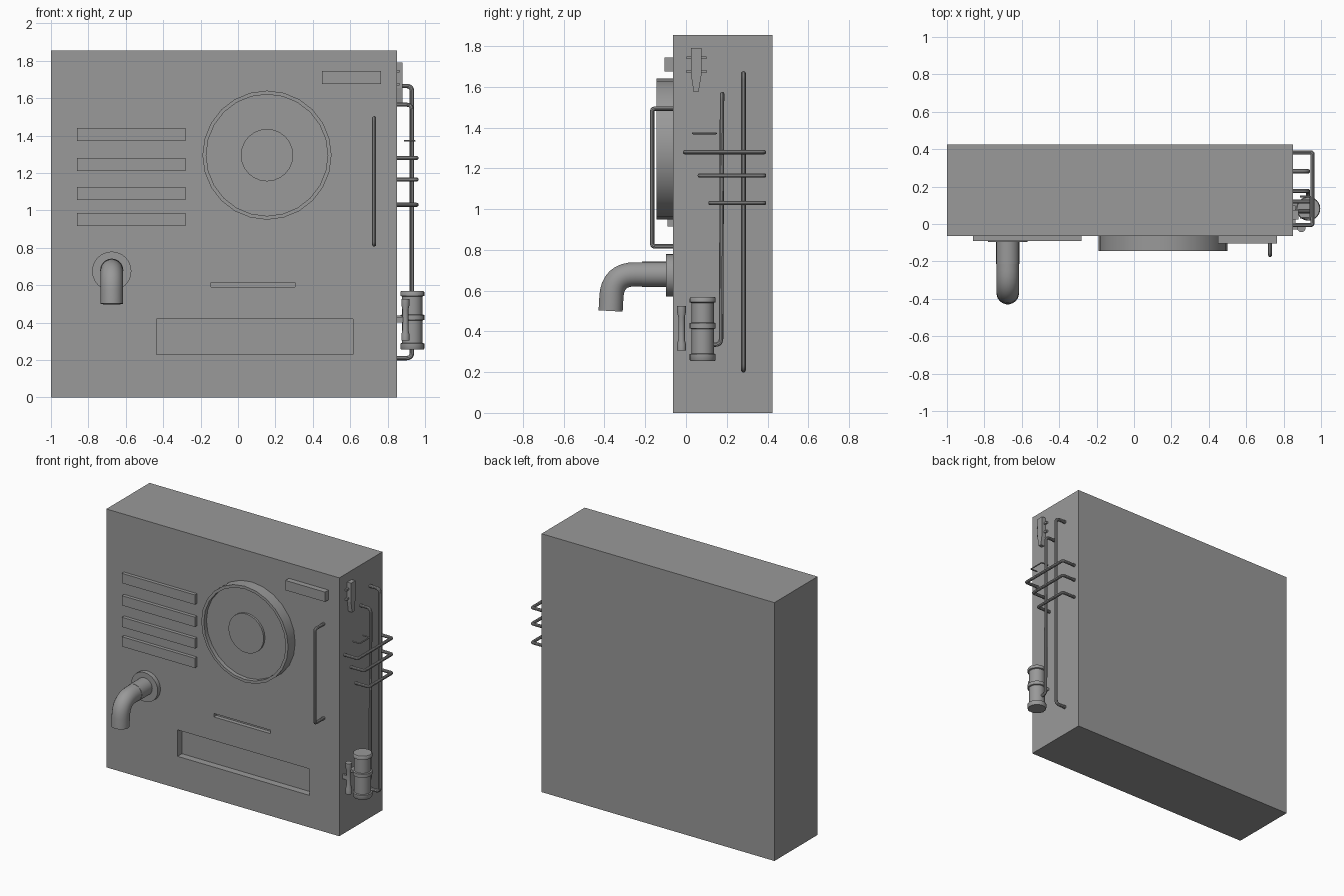
import bpy, bmesh, math
from mathutils import Vector, Matrix

cube = bpy.data.objects.get("Cube")
if cube:
    bpy.data.objects.remove(cube, do_unlink=True)

grey = bpy.data.materials.new("plain grey")
grey.use_nodes = True
grey.diffuse_color = (0.32, 0.32, 0.32, 1)
grey.node_tree.nodes["Principled BSDF"].inputs["Base Color"].default_value = (0.32, 0.32, 0.32, 1)

SIDE = 0.85     # plane of the left side
FRONT = -0.065  # plane of the front


def finish(name, bm, smooth=False):
    bmesh.ops.recalc_face_normals(bm, faces=bm.faces)
    mesh = bpy.data.meshes.new(name)
    bm.to_mesh(mesh)
    bm.free()
    mesh.materials.append(grey)
    obj = bpy.data.objects.new(name, mesh)
    bpy.context.collection.objects.link(obj)
    if smooth:
        bpy.ops.object.select_all(action='DESELECT')
        obj.select_set(True)
        bpy.context.view_layer.objects.active = obj
        bpy.ops.object.shade_smooth_by_angle(angle=math.radians(35))
    return obj


def box(name, low, high):
    low, high = Vector(low), Vector(high)
    bm = bmesh.new()
    bmesh.ops.create_cube(bm, size=1, matrix=Matrix.Translation((low + high) / 2)
                          @ Matrix.Diagonal((*(high - low), 1)))
    return finish(name, bm)


def lathe(name, profile, centre, axis='Z', sides=24):
    """Spin (radius, height) points; axis 'Y' points the height out of the front."""
    bm = bmesh.new()
    rings = []
    for r, h in profile:
        ring = []
        for i in range(sides):
            a = math.tau * i / sides
            ring.append(bm.verts.new((r * math.cos(a), r * math.sin(a), h)))
        rings.append(ring)
    for a, b in zip(rings, rings[1:]):
        for i in range(sides):
            j = (i + 1) % sides
            bm.faces.new((a[i], a[j], b[j], b[i]))
    bm.faces.new(rings[0])
    bm.faces.new(rings[-1])
    turn = Matrix.Rotation(math.pi / 2, 4, 'X') if axis == 'Y' else Matrix.Identity(4)
    bmesh.ops.transform(bm, matrix=Matrix.Translation(centre) @ turn, verts=bm.verts)
    return finish(name, bm, True)


def pipe(name, corners, radius, bend=0.03, sides=10, steps=5):
    """Tube swept along a path whose corners are rounded."""
    pts = [Vector(c) for c in corners]
    path = [pts[0]]
    for before, corner, after in zip(pts, pts[1:], pts[2:]):
        start = corner + (before - corner).normalized() * bend
        end = corner + (after - corner).normalized() * bend
        for k in range(steps + 1):
            t = k / steps
            path.append(start * (1 - t) ** 2 + corner * 2 * t * (1 - t) + end * t * t)
    path.append(pts[-1])

    bm = bmesh.new()
    rings = []
    tangent = (path[1] - path[0]).normalized()
    normal = tangent.orthogonal().normalized()
    for i, p in enumerate(path):
        new = (path[min(i + 1, len(path) - 1)] - path[max(i - 1, 0)]).normalized()
        normal = tangent.rotation_difference(new) @ normal
        tangent = new
        other = tangent.cross(normal)
        angles = [math.tau * k / sides for k in range(sides)]
        rings.append([bm.verts.new(p + radius * (normal * math.cos(a) + other * math.sin(a)))
                      for a in angles])
    for a, b in zip(rings, rings[1:]):
        for i in range(sides):
            j = (i + 1) % sides
            bm.faces.new((a[i], a[j], b[j], b[i]))
    bm.faces.new(rings[0])
    bm.faces.new(rings[-1])
    return finish(name, bm, True)


# Cabinet with a tray and a slot cut into the front
cabinet = box("cabinet", (-1, FRONT, 0), (SIDE, 0.425, 1.855))
cutters = [box("tray_cutter", (-0.435, -0.2, 0.23), (0.615, -0.015, 0.42)),
           box("slot_cutter", (-0.145, -0.2, 0.59), (0.305, -0.035, 0.615))]
bpy.context.view_layer.objects.active = cabinet
for cutter in cutters:
    cutter.hide_render = True
    cut = cabinet.modifiers.new("cut", 'BOOLEAN')
    cut.operation = 'DIFFERENCE'
    cut.solver = 'EXACT'
    cut.object = cutter
    bpy.ops.object.modifier_apply(modifier=cut.name)
    bpy.data.objects.remove(cutter, do_unlink=True)

# Front slats and label block
for i, z in enumerate((0.95, 1.09, 1.245, 1.405)):
    box(f"slat_{i + 1}", (-0.86, -0.09, z - 0.035), (-0.28, FRONT, z + 0.035))
box("label_block", (0.45, -0.105, 1.675), (0.765, FRONT, 1.745))

# Round dial with a raised rim and a centre disc
dial = (0.155, FRONT, 1.295)
lathe("dial", [(0.345, 0), (0.345, 0.08), (0.325, 0.08), (0.325, 0.05)], dial, 'Y')
lathe("dial_centre", [(0.14, 0.045), (0.14, 0.065)], dial, 'Y')

# Front pull handle
pipe("front_handle", [(0.728, FRONT, 1.493), (0.728, -0.166, 1.493),
                      (0.728, -0.166, 0.817), (0.728, FRONT, 0.817)], 0.011, 0.015)

# Spout with its wall flange
lathe("spout_flange", [(0.105, 0), (0.105, 0.032)], (-0.675, FRONT, 0.675), 'Y')
pipe("spout", [(-0.675, FRONT, 0.68), (-0.675, -0.36, 0.68), (-0.675, -0.37, 0.5)],
     0.06, 0.11, 20, 8)
lathe("spout_collar", [(0.062, 0), (0.062, 0.15)], (-0.675, FRONT, 0.68), 'Y')

# Tall pipes on the side
X = 0.93
pipe("rear_pipe", [(SIDE, 0.282, 1.665), (X, 0.282, 1.665), (X, 0.282, 0.21),
                   (SIDE, 0.282, 0.21)], 0.012)
pipe("canister_pipe", [(SIDE, 0.177, 1.565), (X, 0.177, 1.565), (X, 0.172, 0.335),
                       (X, 0.1, 0.335)], 0.011)

# Side rails, each a U returning to the cabinet
for i, (z, y) in enumerate(((1.28, -0.005), (1.165, 0.068), (1.03, 0.12))):
    pipe(f"side_rail_{i + 1}", [(SIDE, y, z), (0.955, y, z), (0.955, 0.383, z),
                                (SIDE, 0.383, z)], 0.011, 0.012)

# Thin hook above the rails
pipe("thin_hook", [(0.888, 0.033, 1.372), (0.944, 0.033, 1.372), (0.944, 0.147, 1.372),
                   (0.888, 0.147, 1.372)], 0.005, 0.006, 6)

# Canister and the small cylinder beside it
low, high, wide, slim = 0.255, 0.568, 0.064, 0.055
lathe("canister", [(wide - 0.004, low), (wide, low + 0.006), (wide, low + 0.033),
                   (slim, low + 0.036), (slim, 0.412), (wide, 0.415), (wide, 0.44),
                   (slim, 0.443), (slim, high - 0.028), (wide, high - 0.025),
                   (wide, high - 0.006), (wide - 0.004, high)], (0.932, 0.082, 0))
lathe("small_cylinder", [(0.022, 0.305), (0.022, 0.335), (0.016, 0.36), (0.016, 0.47),
                         (0.022, 0.495), (0.022, 0.525)], (0.895, -0.022, 0), sides=16)
box("small_cylinder_mount", (SIDE, -0.03, 0.4), (0.89, -0.014, 0.43))
box("canister_mount", (SIDE, 0.05, 0.418), (0.9, 0.11, 0.437))

# Tapered latch with two cross pegs
bm = bmesh.new()
outline = [(0.025, 1.79), (0.075, 1.79), (0.075, 1.655), (0.062, 1.575),
           (0.038, 1.575), (0.025, 1.655)]
face = bm.faces.new([bm.verts.new((SIDE, y, z)) for y, z in outline])
moved = bmesh.ops.extrude_face_region(bm, geom=[face])["geom"]
bmesh.ops.translate(bm, vec=(0.03, 0, 0),
                    verts=[v for v in moved if isinstance(v, bmesh.types.BMVert)])
finish("latch", bm)
for i, z in enumerate((1.675, 1.743)):
    box(f"latch_peg_{i + 1}", (SIDE, 0.002, z - 0.007), (0.863, 0.1, z + 0.007))
